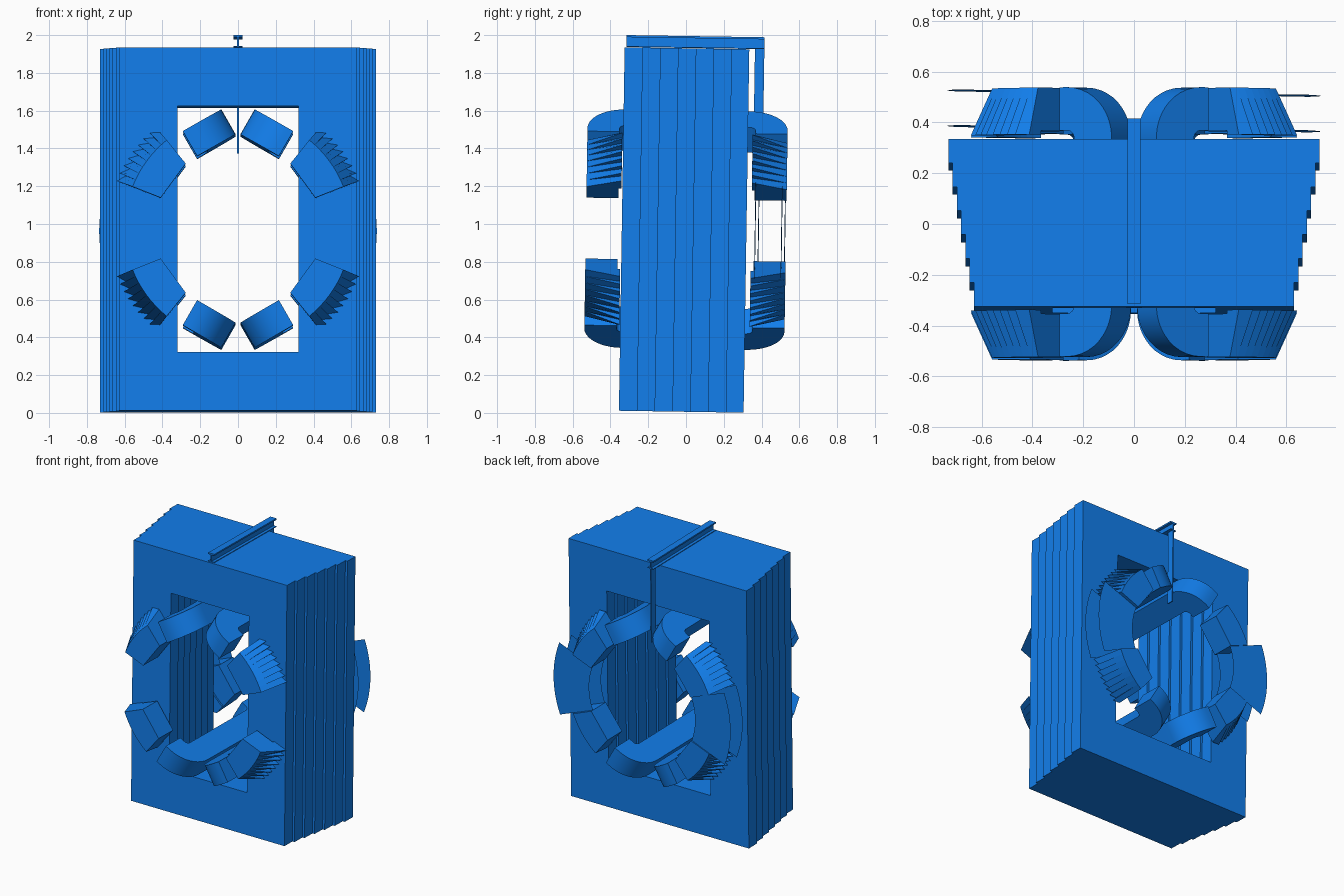
import bpy, bmesh
from math import sin, cos, pi, radians
from mathutils import Matrix, Vector

if "Cube" in bpy.data.objects:
    bpy.data.objects.remove(bpy.data.objects["Cube"])

CZ = 0.97                                   # height of the bore axis
TILT = (Matrix.Translation((0, 0, CZ)) @ Matrix.Rotation(radians(-0.9), 4, 'X')
        @ Matrix.Translation((0, 0, -CZ)))  # whole magnet leans back slightly

BLUE = bpy.data.materials.new("blue_paint")
BLUE.diffuse_color = (0.006, 0.21, 0.84, 1)
BLUE.use_nodes = True
BLUE.node_tree.nodes["Principled BSDF"].inputs["Base Color"].default_value = BLUE.diffuse_color


def build(name, verts, faces, smooth=False, closed=True):
    bm = bmesh.new()
    vs = [bm.verts.new(TILT @ Vector(v)) for v in verts]
    for f in faces:
        bm.faces.new([vs[i] for i in f])
    if closed:
        bmesh.ops.recalc_face_normals(bm, faces=bm.faces)
    me = bpy.data.meshes.new(name)
    bm.to_mesh(me)
    bm.free()
    me.materials.append(BLUE)
    ob = bpy.data.objects.new(name, me)
    bpy.context.collection.objects.link(ob)
    if smooth:
        bpy.context.view_layer.objects.active = ob
        ob.select_set(True)
        bpy.ops.object.shade_smooth_by_angle(angle=radians(30))
        ob.select_set(False)
    return ob


def loft(name, a, b, smooth=False):
    """Solid between two matching outlines."""
    n = len(a)
    faces = [range(n), range(n, 2 * n)]
    faces += [(i, (i + 1) % n, n + (i + 1) % n, n + i) for i in range(n)]
    return build(name, a + b, faces, smooth)


def box(name, x0, x1, y0, y1, z0, z1):
    ring = [(x0, z0), (x1, z0), (x1, z1), (x0, z1)]
    return loft(name, [(x, y0, z) for x, z in ring], [(x, y1, z) for x, z in ring])


def polar(r, deg, y, sx=1, sz=1):
    a = radians(deg)
    return (sx * r * cos(a), y, CZ + sz * r * sin(a))


# Yoke: seven window-frame plates, each wider than the one in front
N, Y0, DY = 7, -0.34, 0.66 / 7
for k in range(N):
    shift = 0.1 * k / (N - 1)
    wo, wi = 0.63 + shift, 0.32 + shift
    verts = []
    for y in (Y0 + k * DY, Y0 + (k + 1) * DY):
        for w, lo, hi in ((wo, 0.006, 1.93), (wi, 0.318, 1.62)):
            verts += [(-w, y, lo), (w, y, lo), (w, y, hi), (-w, y, hi)]
    faces = []
    for i in range(4):
        j = (i + 1) % 4
        faces += [(i, j, 4 + j, 4 + i), (8 + i, 8 + j, 12 + j, 12 + i),
                  (i, j, 8 + j, 8 + i), (4 + i, 4 + j, 12 + j, 12 + i)]
    build(f"yoke_plate_{k + 1}", verts, faces)

# Bore coils: bars through the window with rounded ends bending outwards
def end_arc(r, sy, steps=10):
    return [(0.2 - r * cos(t * pi / 2 / steps), sy * (0.33 + r * sin(t * pi / 2 / steps)))
            for t in range(steps + 1)]

outline = ([(0.235, -0.53)] + end_arc(0.2, -1)[::-1] + end_arc(0.2, 1) + [(0.235, 0.53)]
           + [(0.235, 0.36)] + end_arc(0.03, 1, 4)[::-1] + end_arc(0.03, -1, 4) + [(0.235, -0.36)])
U, V, P = (0.87, -0.5), (0.5, 0.87), (0.05, 1.535 - CZ)
for sx in (-1, 1):
    for sz in (-1, 1):
        sides = []
        for v in (-0.076, 0.076):
            sides.append([(sx * (P[0] + u * U[0] + v * V[0]), y,
                           CZ + sz * (P[1] + u * U[1] + v * V[1])) for u, y in outline])
        loft("bore_coil", *sides, smooth=True)

# Saddle coil ends: blocks with a row of sloping teeth on the outside
A0, A1, TEETH = 21.5, 51.0, 8
for sx in (-1, 1):
    for sz in (-1, 1):
        for sy in (-1, 1):
            block = [(0.44, A0), (0.44, A1)]
            block += [(0.6, A1 - (A1 - A0) * i / TEETH) for i in range(TEETH + 1)]
            loft("coil_end_block",
                 [polar(r, a, sy * 0.36, sx, sz) for r, a in block],
                 [polar(r, a, sy * 0.53, sx, sz) for r, a in block])
            step = (A1 - A0) / TEETH
            for i in range(TEETH):
                a, b = A0 + i * step, A0 + (i + 1) * step
                tri = lambda ang, r: [polar(0.58, ang, sy * 0.345, sx, sz),
                                      polar(r, ang, sy * 0.345, sx, sz),
                                      polar(0.60, ang, sy * 0.53, sx, sz)]
                loft("coil_end_tooth", tri(a, 0.69), tri(b, 0.655))

# Curved cover sheets joining the rear coil ends on each side
for sx in (-1, 1):
    for yc in (0.375, 0.515):
        steps = 12
        verts, faces = [], []
        for i in range(steps + 1):
            for r in (0.44, 0.735):
                x, y, z = polar(r, -A0 + 2 * A0 * i / steps, yc, sx)
                verts.append((x, y - 0.015 * x, z))
        faces = [(2 * i, 2 * i + 1, 2 * i + 3, 2 * i + 2) for i in range(steps)]
        build("rear_cover_sheet", verts, faces, closed=False)

# Top support beam (I-section) and hanging rear post
box("beam_bottom_flange", -0.025, 0.025, -0.33, 0.4, 1.932, 1.937)
box("beam_web", -0.004, 0.004, -0.33, 0.4, 1.937, 1.984)
box("beam_top_flange", -0.025, 0.025, -0.33, 0.4, 1.984, 1.995)
box("hanging_post", -0.004, 0.004, 0.35, 0.4, 1.38, 1.932)
